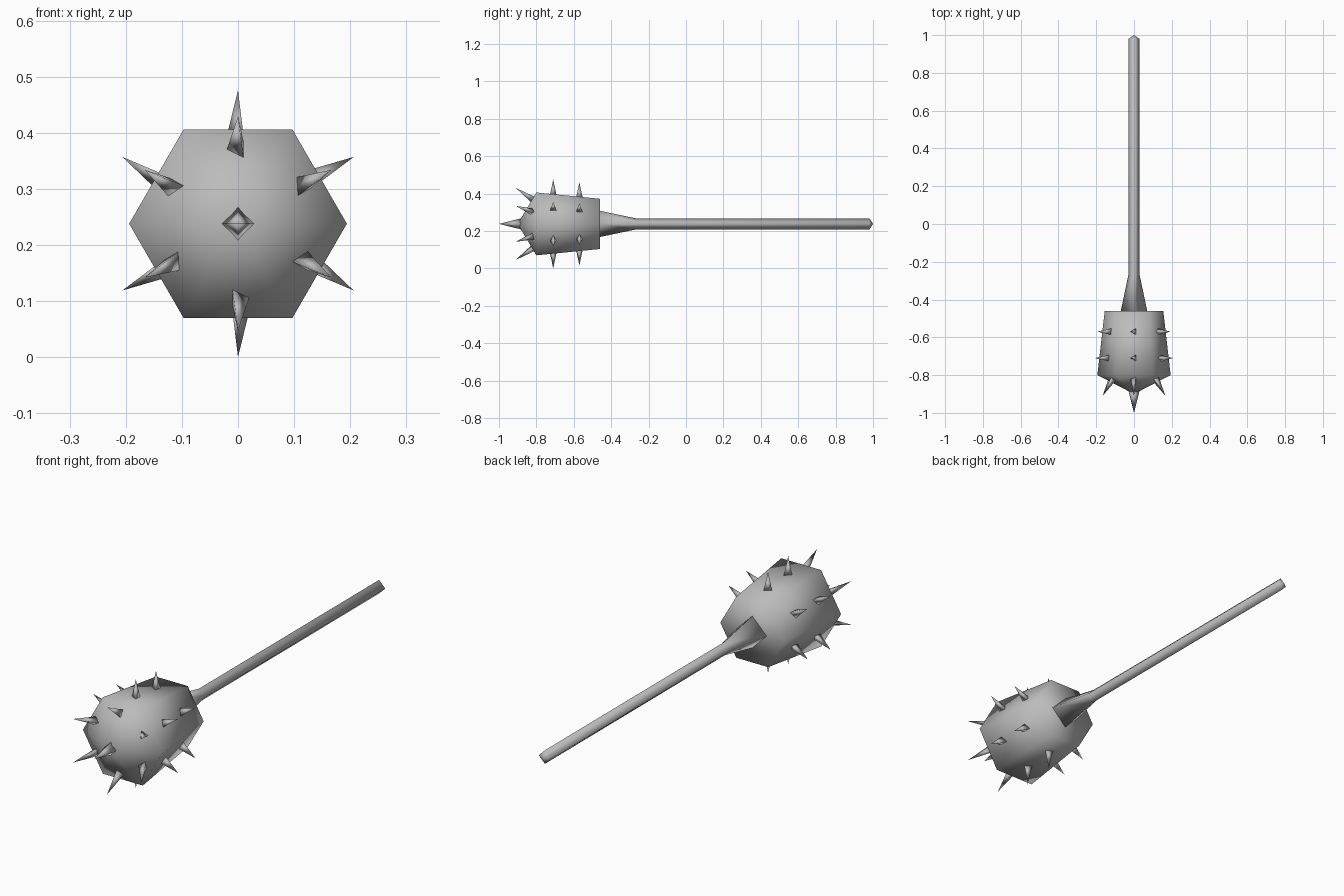
import bpy, bmesh
from math import sin, cos, pi, radians
from mathutils import Vector

cube = bpy.data.objects.get("Cube")
if cube:
    bpy.data.objects.remove(cube, do_unlink=True)

AXIS_Z = 0.238

grey = bpy.data.materials.new("plain grey")
grey.use_nodes = True
grey.diffuse_color = (0.5, 0.5, 0.5, 1)
grey.node_tree.nodes["Principled BSDF"].inputs["Base Color"].default_value = grey.diffuse_color


def lathe(name, profile, sides, origin, axis, side):
    """Loft polygon rings along an axis; a zero radius makes a point, open ends are capped."""
    axis, side = Vector(axis).normalized(), Vector(side).normalized()
    up = axis.cross(side)
    bm = bmesh.new()
    rings = []
    for dist, radius in profile:
        centre = Vector(origin) + axis * dist
        if radius == 0:
            rings.append([bm.verts.new(centre)] * sides)
            continue
        turns = [2 * pi * i / sides for i in range(sides)]
        rings.append([bm.verts.new(centre + radius * (side * cos(t) + up * sin(t))) for t in turns])
    for a, b in zip(rings, rings[1:]):
        for i in range(sides):
            j = (i + 1) % sides
            bm.faces.new(list(dict.fromkeys((a[i], a[j], b[j], b[i]))))
    for ring in (rings[0], rings[-1]):
        if len(set(ring)) > 2:
            bm.faces.new(ring)
    bmesh.ops.recalc_face_normals(bm, faces=bm.faces)
    for f in bm.faces:
        f.smooth = True
    mesh = bpy.data.meshes.new(name)
    bm.to_mesh(mesh)
    bm.free()
    mesh.materials.append(grey)
    obj = bpy.data.objects.new(name, mesh)
    bpy.context.collection.objects.link(obj)
    return obj


centre = (0, 0, AXIS_Z)
back, right = (0, 1, 0), (1, 0, 0)

# Six-sided head with a pointed nose
lathe("head", [(-0.9, 0), (-0.8, 0.194), (-0.46, 0.155)], 6, centre, back, right)

# Four-sided shaft with flared socket and shallow pointed end
lathe("handle", [(-0.46, 0.07), (-0.27, 0.03), (0.98, 0.03), (1, 0)], 4, centre, back, right)

# Nose spike
lathe("nose_spike", [(-0.88, 0.03), (-1, 0)], 4, centre, back, right)

# Three rings of spikes, one on each face: base radius, base y, tip radius, tip y
rings = {
    "nose_ring": (0.125, -0.81, 0.192, -0.91),
    "front_ring": (0.148, -0.71, 0.238, -0.71),
    "rear_ring": (0.134, -0.57, 0.222, -0.57),
}
for ring, (base_r, base_y, tip_r, tip_y) in rings.items():
    for k in range(6):
        a = radians(30 + 60 * k)
        out, tangent = Vector((cos(a), 0, sin(a))), Vector((-sin(a), 0, cos(a)))
        base = Vector(centre) + out * base_r + Vector((0, base_y, 0))
        tip = Vector(centre) + out * tip_r + Vector((0, tip_y, 0))
        lathe(f"{ring}_spike_{k + 1}", [(0, 0.022), ((tip - base).length, 0)], 3,
              base, tip - base, tangent)
